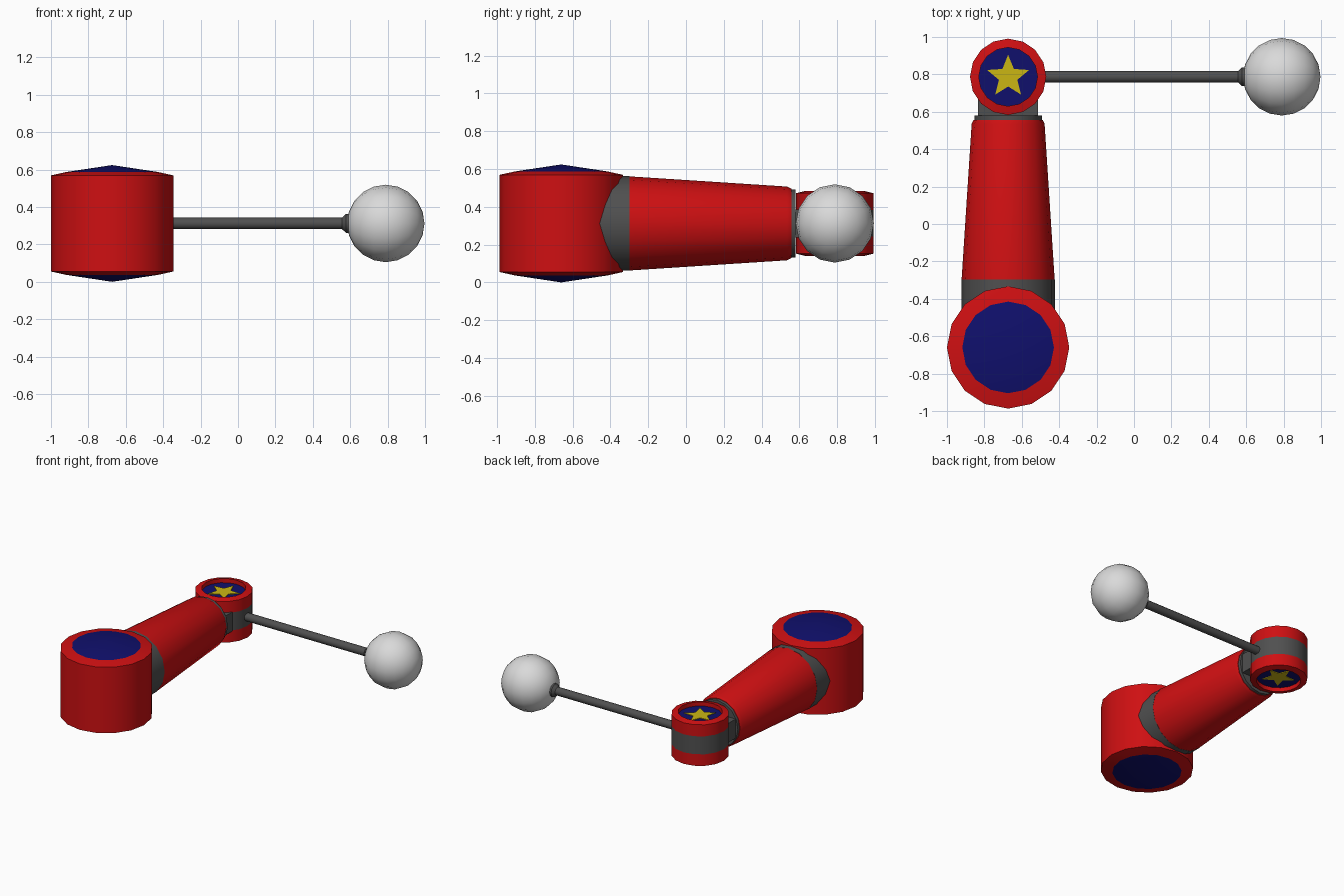
import bpy, bmesh, math
from mathutils import Matrix, Vector

if "Cube" in bpy.data.objects:
    bpy.data.objects.remove(bpy.data.objects["Cube"])


def mat(name, rgb):
    m = bpy.data.materials.new(name)
    m.diffuse_color = (*rgb, 1)
    m.use_nodes = True
    m.node_tree.nodes["Principled BSDF"].inputs["Base Color"].default_value = m.diffuse_color
    return m


RED = mat("red", (0.62, 0.005, 0.006))
GREY = mat("dark grey", (0.08, 0.08, 0.08))
NAVY = mat("navy", (0.005, 0.005, 0.15))
YELLOW = mat("yellow", (0.6, 0.47, 0.007))
WHITE = mat("light grey", (0.7, 0.7, 0.7))

MID = 0.312                      # height of the arm's centre plane
SHOULDER = Vector((-0.673, -0.66, MID))
ELBOW = Vector((-0.673, 0.787, MID))
BALL = Vector((0.79, 0.787, MID))
ALONG_Y = Matrix.Rotation(-math.pi / 2, 4, 'X')
ALONG_X = Matrix.Rotation(math.pi / 2, 4, 'Y')


def finish(name, bm, mats, matrix):
    bmesh.ops.recalc_face_normals(bm, faces=bm.faces)
    bm.transform(matrix)
    me = bpy.data.meshes.new(name)
    bm.to_mesh(me)
    bm.free()
    for m in mats:
        me.materials.append(m)
    ob = bpy.data.objects.new(name, me)
    bpy.context.collection.objects.link(ob)
    bpy.ops.object.select_all(action='DESELECT')
    ob.select_set(True)
    bpy.context.view_layer.objects.active = ob
    bpy.ops.object.shade_smooth_by_angle(angle=math.radians(31))
    return ob


def lathe(name, profile, bands, mats, loc, rot=Matrix(), sides=16):
    """Spin (radius, height) points round z; bands gives the material slot of each step."""
    bm = bmesh.new()
    rings = []
    for r, h in profile:
        if r == 0:
            rings.append([bm.verts.new((0, 0, h))] * sides)
        else:
            rings.append([bm.verts.new((r * math.cos(a), r * math.sin(a), h))
                          for a in (2 * math.pi * i / sides for i in range(sides))])
    for lo, hi, slot in zip(rings, rings[1:], bands):
        for i in range(sides):
            j = (i + 1) % sides
            quad = list(dict.fromkeys((lo[i], lo[j], hi[j], hi[i])))
            bm.faces.new(quad).material_index = slot
    return finish(name, bm, mats, Matrix.Translation(loc) @ rot)


def mirrored(half):
    """Complete a profile running from the middle up, with its lower half."""
    return [(r, -h) for r, h in reversed(half)] + half


# Shoulder drum with shallow cone caps
lathe("shoulder_drum", mirrored([(0.327, 0.257), (0.245, 0.275), (0, 0.312)]),
      [1, 0, 0, 0, 1], [RED, NAVY], SHOULDER)

# Grey cuff leaving the drum, then the tapered red arm and its end ring
lathe("arm_cuff", [(0, 0.1), (0.25, 0.1), (0.25, 0.362), (0, 0.362)],
      [0, 0, 0], [GREY], SHOULDER, ALONG_Y)
lathe("upper_arm", [(0, 0.36), (0.249, 0.36), (0.195, 1.195), (0.184, 1.217), (0, 1.217)],
      [0] * 4, [RED], SHOULDER, ALONG_Y)
lathe("arm_end_ring", [(0, 1.2), (0.18, 1.2), (0.18, 1.24), (0, 1.24)],
      [0] * 3, [GREY], SHOULDER, ALONG_Y)

# Flat neck joining arm and elbow
bm = bmesh.new()
bmesh.ops.create_cube(bm, size=1)
finish("elbow_neck", bm, [GREY],
       Matrix.Translation((ELBOW.x, 0.67, MID)) @ Matrix.Diagonal((0.32, 0.2, 0.15, 1)))

# Elbow drum: grey band, red rims, recessed navy discs
lathe("elbow_drum",
      mirrored([(0.204, 0.07), (0.204, 0.16), (0.157, 0.172), (0.157, 0.14), (0, 0.14)]),
      [1, 0, 0, 0, 2, 0, 0, 0, 1], [RED, NAVY, GREY], ELBOW)

# Star plates in both recesses
for name, side in (("top_star", 1), ("bottom_star", -1)):
    bm = bmesh.new()
    pts = []
    for i in range(10):
        a = math.pi / 2 + i * math.pi / 5
        r = 0.052 if i % 2 else 0.118
        pts.append(bm.verts.new((r * math.cos(a), r * math.sin(a), side * 0.139)))
    face = bm.faces.new(pts)
    out = bmesh.ops.extrude_face_region(bm, geom=[face])
    bmesh.ops.translate(bm, vec=(0, 0, side * 0.006),
                        verts=[v for v in out["geom"] if isinstance(v, bmesh.types.BMVert)])
    finish(name, bm, [YELLOW], Matrix.Translation(ELBOW))

# Thin forearm rod with a collar at the ball
lathe("forearm_rod", [(0, 0.15), (0.031, 0.15), (0.031, 1.23), (0.05, 1.25), (0.05, 1.31), (0, 1.31)],
      [0] * 5, [GREY], ELBOW, ALONG_X, 12)

# Ball hand
bm = bmesh.new()
bmesh.ops.create_uvsphere(bm, u_segments=16, v_segments=10, radius=0.207)
finish("ball_hand", bm, [WHITE], Matrix.Translation(BALL) @ ALONG_X)
